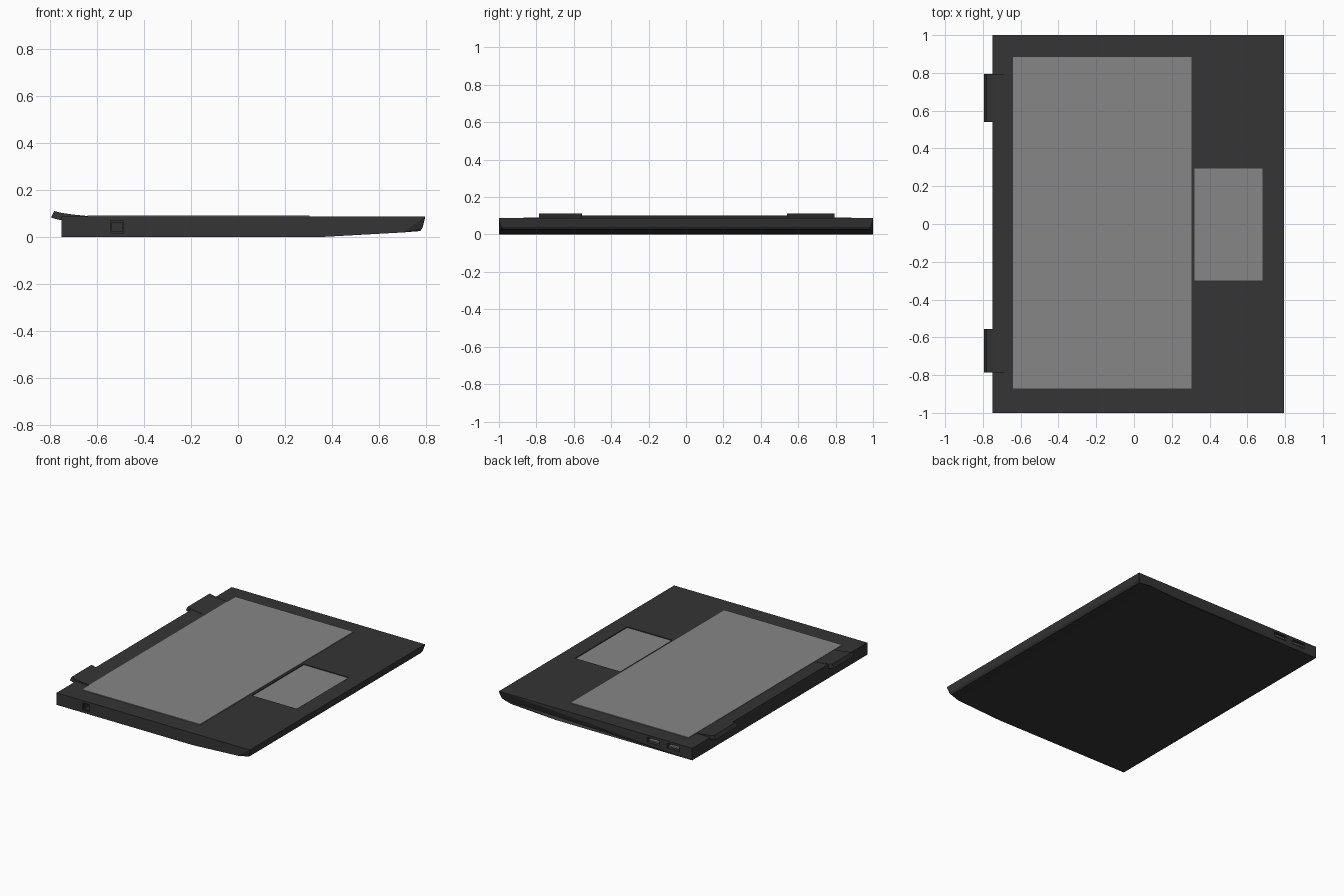
import bpy, bmesh

if "Cube" in bpy.data.objects:
    bpy.data.objects.remove(bpy.data.objects["Cube"])


def material(name, v):
    m = bpy.data.materials.new(name)
    m.diffuse_color = (v, v, v, 1)
    m.use_nodes = True
    m.node_tree.nodes["Principled BSDF"].inputs["Base Color"].default_value = m.diffuse_color
    return m


DARK = material("dark_plastic", 0.035)
GREY = material("grey_panel", 0.24)


def add_object(name, bm, mat):
    bmesh.ops.recalc_face_normals(bm, faces=bm.faces[:])
    me = bpy.data.meshes.new(name)
    bm.to_mesh(me)
    bm.free()
    ob = bpy.data.objects.new(name, me)
    bpy.context.collection.objects.link(ob)
    me.materials.append(mat)
    return ob


def box(name, x, y, z, mat):
    bm = bmesh.new()
    bmesh.ops.create_cube(bm, size=1)
    for v in bm.verts:
        v.co = [(a + b) / 2 + c * (b - a) for c, (a, b) in zip(v.co, (x, y, z))]
    return add_object(name, bm, mat)


def extrude_profile(name, profile, y0, y1, mat):
    """Sweep an x-z outline along y; an optional third value insets the ends."""
    bm = bmesh.new()
    ends = []
    for y, s in ((y0, 1), (y1, -1)):
        ends.append([bm.verts.new((p[0], y + s * (p[2] if len(p) > 2 else 0), p[1]))
                     for p in profile])
    n = len(profile)
    for e in ends:
        bm.faces.new(e)
    for i in range(n):
        j = (i + 1) % n
        bm.faces.new((ends[0][i], ends[0][j], ends[1][j], ends[1][i]))
    caps = [f for f in bm.faces if len(f.verts) > 4]
    bmesh.ops.triangulate(bm, faces=caps)
    return add_object(name, bm, mat)


def cut(target, x, y, z):
    cutter = box("cutter", x, y, z, DARK)
    cutter.hide_render = True
    mod = target.modifiers.new("cut", "BOOLEAN")
    mod.operation = "DIFFERENCE"
    mod.solver = "EXACT"
    mod.object = cutter
    bpy.context.view_layer.objects.active = target
    bpy.ops.object.modifier_apply(modifier="cut")
    bpy.data.objects.remove(cutter)


# Wedge-shaped base with a lifted front underside
TOP = 0.087
base = extrude_profile("base", [
    (-0.75, 0), (0.34, 0), (0.70, 0.02), (0.775, 0.026, 0.02),
    (0.785, 0.04, 0.012), (0.795, 0.08), (0.795, TOP), (-0.75, TOP)], -1, 1, DARK)

# Keyboard panel and recessed touchpad
box("keyboard_panel", (-0.64, 0.305), (-0.87, 0.885), (0.08, 0.092), GREY)
cut(base, (0.32, 0.68), (-0.30, 0.295), (0.079, 0.12))
box("touchpad", (0.32, 0.68), (-0.30, 0.295), (0.075, 0.081), GREY)

# Low ridge between the hinges
extrude_profile("rear_ridge", [(-0.75, 0.08), (-0.64, 0.08), (-0.64, 0.089),
                               (-0.70, 0.094), (-0.75, 0.101)], -0.56, 0.545, DARK)

# Upturned hinge tabs
for side, y0, y1 in (("right", -0.785, -0.555), ("left", 0.54, 0.795)):
    extrude_profile("hinge_" + side, [
        (-0.795, 0.084), (-0.77, 0.076), (-0.74, 0.07), (-0.64, 0.08),
        (-0.64, 0.090), (-0.70, 0.096), (-0.75, 0.103), (-0.782, 0.111)],
        y0, y1, DARK)

# Network socket on the front side, with a stepped opening
cut(base, (-0.543, -0.487), (-1.1, -0.99), (0.018, 0.070))
cut(base, (-0.536, -0.494), (-1.1, -0.95), (0.025, 0.063))

# Two flat sockets with tongues on the far side
for i, x in enumerate((-0.44, -0.60)):
    cut(base, (x - 0.05, x + 0.05), (0.94, 1.1), (0.036, 0.070))
    box("port_tongue_%d" % (i + 1), (x - 0.04, x + 0.04), (0.93, 0.995),
        (0.047, 0.057), GREY)
